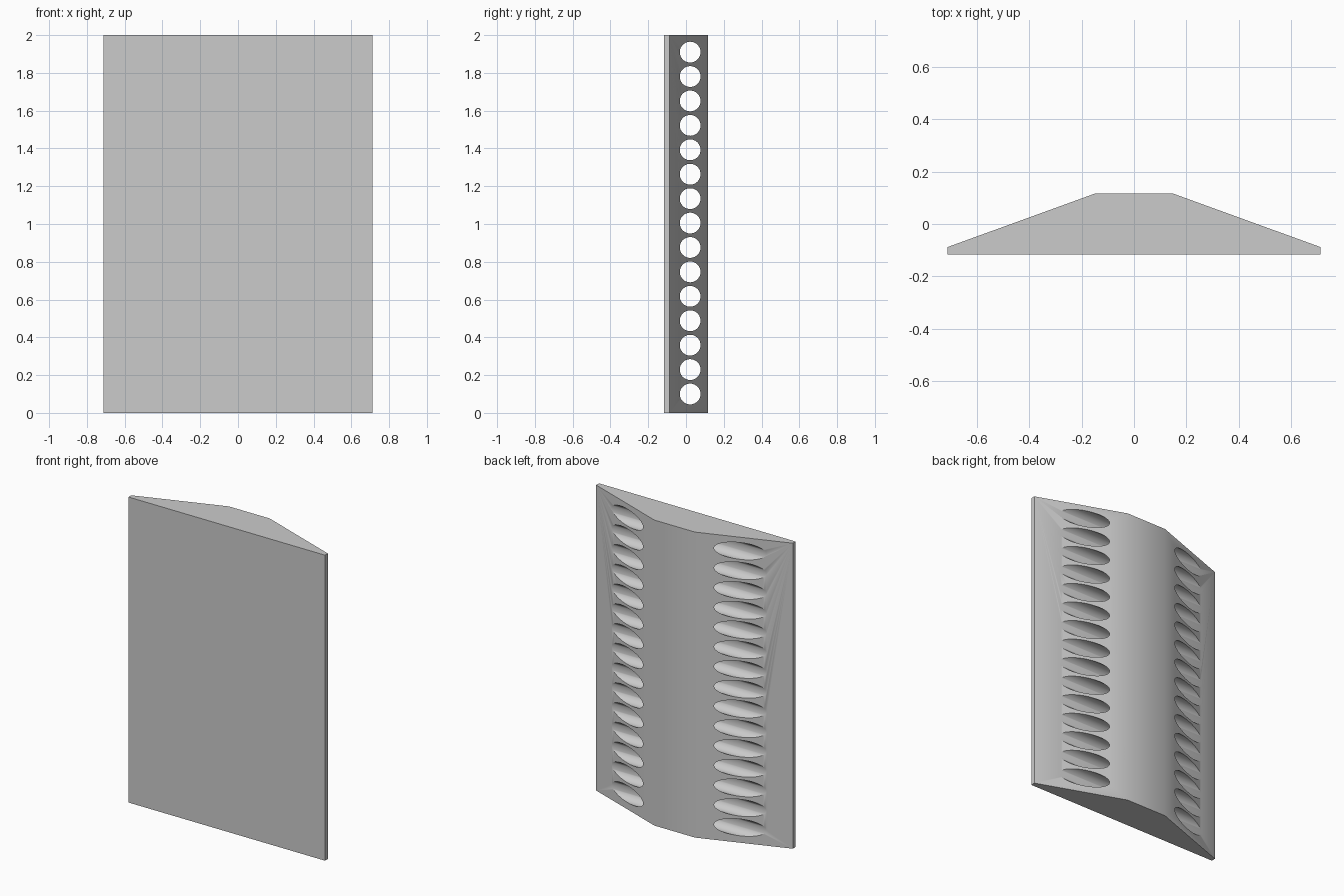
import bpy
import bmesh
import math

cube = bpy.data.objects.get("Cube")
if cube:
    bpy.data.objects.remove(cube, do_unlink=True)

HEIGHT = 2.0
HOLES = 15

grey = bpy.data.materials.new("plain grey")
grey.use_nodes = True
colour = (0.6, 0.6, 0.6, 1)
grey.diffuse_color = colour
grey.node_tree.nodes["Principled BSDF"].inputs["Base Color"].default_value = colour


def make_object(name, bm):
    bmesh.ops.recalc_face_normals(bm, faces=bm.faces)
    mesh = bpy.data.meshes.new(name)
    bm.to_mesh(mesh)
    bm.free()
    mesh.materials.append(grey)
    obj = bpy.data.objects.new(name, mesh)
    bpy.context.collection.objects.link(obj)
    return obj


def extrude_profile(name, points, direction):
    """Fill a closed profile and sweep it straight along a direction."""
    bm = bmesh.new()
    face = bm.faces.new([bm.verts.new(p) for p in points])
    swept = bmesh.ops.extrude_face_region(bm, geom=[face])["geom"]
    verts = [v for v in swept if isinstance(v, bmesh.types.BMVert)]
    bmesh.ops.translate(bm, vec=direction, verts=verts)
    return make_object(name, bm)


# Upright block: flat front, back bevelled towards both sides
half = [(0.712, -0.117), (0.712, -0.088), (0.147, 0.117)]
outline = half + [(-x, y) for x, y in reversed(half)]
block = extrude_profile("bevelled_block", [(x, y, 0) for x, y in outline], (0, 0, HEIGHT))

# Column of round bores running from side to side
bm = bmesh.new()
SIDES = 64
for i in range(HOLES):
    z = 0.1 + i * 1.81 / (HOLES - 1)
    ring = [bm.verts.new((-1, 0.022 + 0.055 * math.cos(a), z + 0.055 * math.sin(a)))
            for a in (math.tau * k / SIDES for k in range(SIDES))]
    swept = bmesh.ops.extrude_face_region(bm, geom=[bm.faces.new(ring)])["geom"]
    bmesh.ops.translate(bm, vec=(2, 0, 0),
                        verts=[v for v in swept if isinstance(v, bmesh.types.BMVert)])
cutter = make_object("bore_cutter", bm)
cutter.hide_render = True

# Cut the bores, apply, and drop the helper
cut = block.modifiers.new("bores", "BOOLEAN")
cut.operation = "DIFFERENCE"
cut.solver = "EXACT"
cut.object = cutter
bpy.ops.object.select_all(action="DESELECT")
block.select_set(True)
bpy.context.view_layer.objects.active = block
bpy.ops.object.modifier_apply(modifier=cut.name)
bpy.data.objects.remove(cutter, do_unlink=True)

# Smooth bores, crisp outer edges
bpy.ops.object.shade_smooth_by_angle(angle=math.radians(30))
